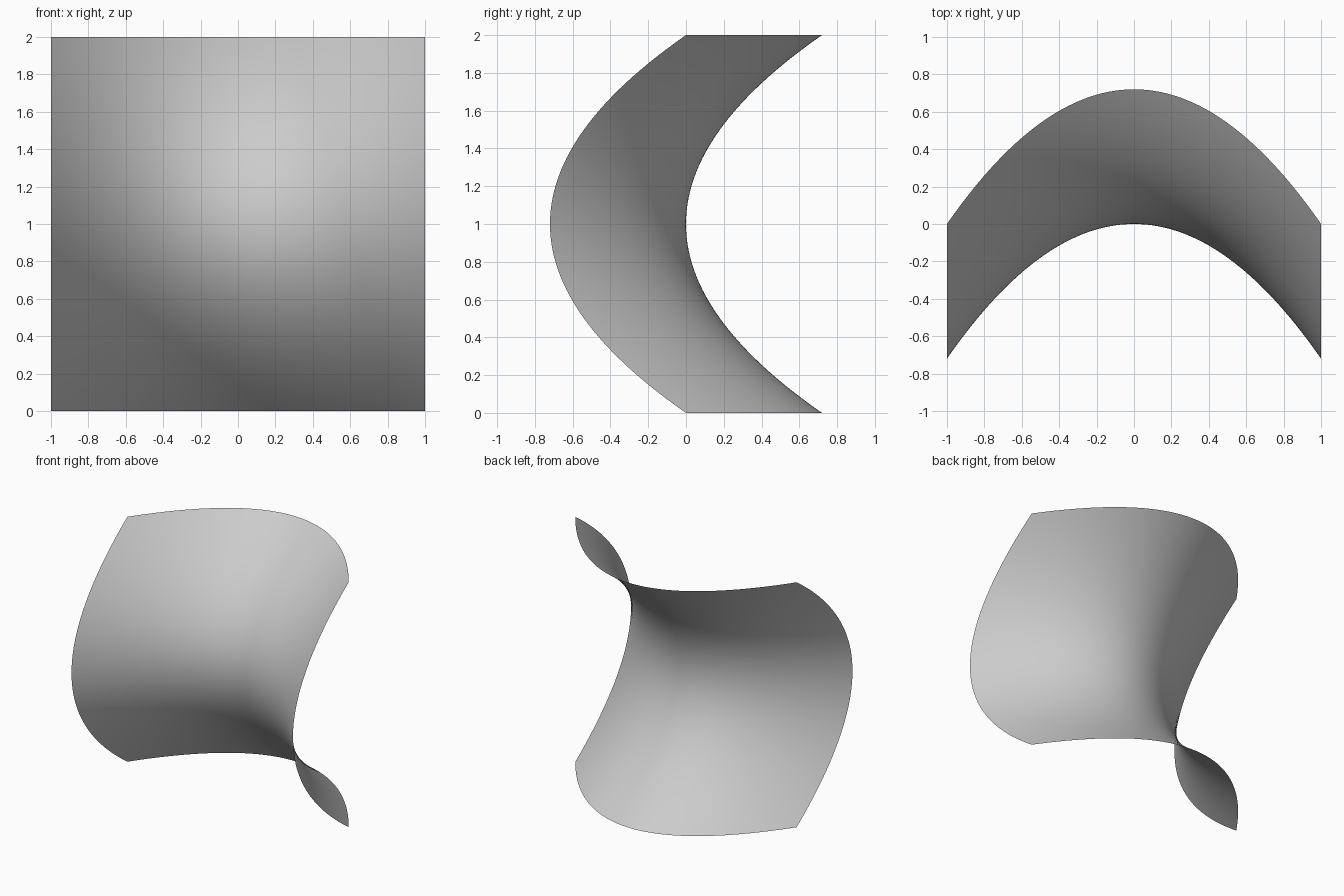
import bpy
import math
from mathutils import Matrix

if "Cube" in bpy.data.objects:
    bpy.data.objects.remove(bpy.data.objects["Cube"])

# Saddle sheet: an upright grid bent into a hyperbolic paraboloid
DEPTH = 0.72

upright = Matrix.Translation((0, 0, 1)) @ Matrix.Rotation(math.radians(90), 4, 'X')
bpy.ops.mesh.primitive_grid_add(x_subdivisions=80, y_subdivisions=80, size=2)
sheet = bpy.context.object
sheet.name = "saddle_sheet"
sheet.data.transform(upright)

# Top and bottom edges bend back, side edges bend forward
for v in sheet.data.vertices:
    x, z = v.co.x, v.co.z - 1
    v.co.y = DEPTH * (z * z - x * x)

bpy.ops.object.shade_smooth()
